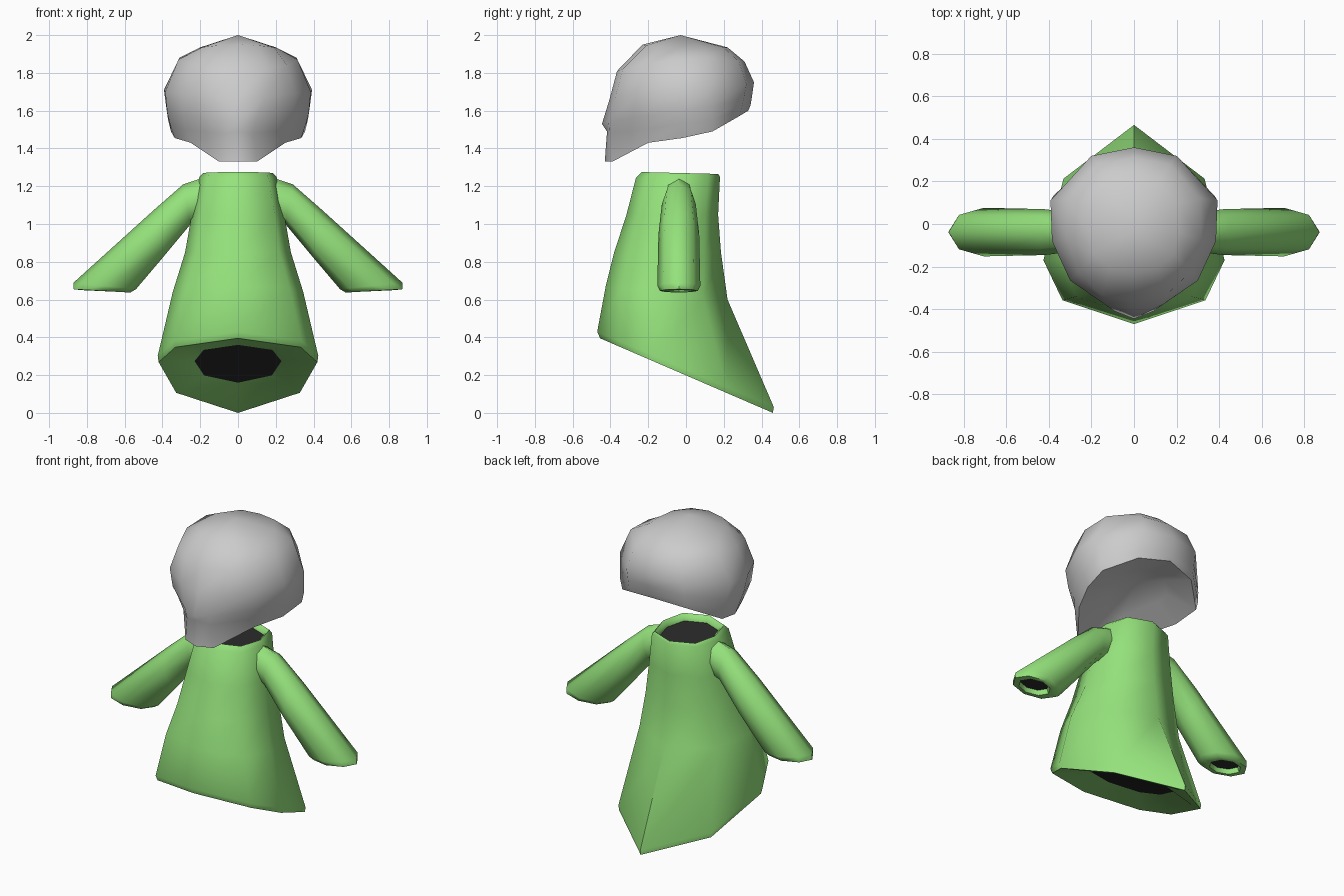
import bpy, bmesh, math
from mathutils import Vector

if "Cube" in bpy.data.objects:
    bpy.data.objects.remove(bpy.data.objects["Cube"])


def material(name, color):
    m = bpy.data.materials.new(name)
    m.diffuse_color = (*color, 1)
    m.use_nodes = True
    m.node_tree.nodes["Principled BSDF"].inputs["Base Color"].default_value = m.diffuse_color
    return m


green = material("green_cloth", (0.3, 0.76, 0.2))
dark = material("dark_opening", (0.025, 0.025, 0.025))


def mirrored(half):
    """Complete a half ring, listed front to back on the +x side."""
    return half + [(-x, y, z) for x, y, z in half[-2:0:-1]]


def loft(name, rings, mats=(), dark_ends=(), sharp=55):
    """Skin equal-length rings; one-point rings become tips, other ends are capped."""
    bm = bmesh.new()
    rows = [[bm.verts.new(p) for p in r] for r in rings]
    for a, b in zip(rows, rows[1:]):
        n = max(len(a), len(b))
        for i in range(n):
            j = (i + 1) % n
            if len(a) == 1:
                bm.faces.new((a[0], b[i], b[j]))
            elif len(b) == 1:
                bm.faces.new((a[i], a[j], b[0]))
            else:
                bm.faces.new((a[i], a[j], b[j], b[i]))
    for end in (0, -1):
        if len(rows[end]) > 1:
            f = bm.faces.new(rows[end])
            f.material_index = 1 if end in dark_ends else 0
    bmesh.ops.recalc_face_normals(bm, faces=bm.faces)
    for f in bm.faces:
        f.smooth = True
    for e in bm.edges:
        mats_differ = len({f.material_index for f in e.link_faces}) > 1
        e.smooth = e.calc_face_angle(0) < math.radians(sharp) and not mats_differ
    me = bpy.data.meshes.new(name)
    bm.to_mesh(me)
    bm.free()
    for m in mats:
        me.materials.append(m)
    ob = bpy.data.objects.new(name, me)
    bpy.context.collection.objects.link(ob)
    return ob


# Robe: eight-sided rings, slanted at the hem, dark openings at hem and neck
def robe_ring(w, yf, yb, zf, zb, k):
    """k blends the pointed hem outline (0) into the round neck outline (1)."""
    hem, neck = (0, .12, .32, .73, 1), (0, .14, .5, .86, 1)
    half = []
    for s, a, b in zip((0, .79, 1, .78, 0), hem, neck):
        t = a + (b - a) * k
        half.append((w * s, yf + (yb - yf) * t, zf + (zb - zf) * t))
    return mirrored(half)


robe_levels = [
    (.23, -.23, .23, .36, .16, .6),
    (.38, -.42, .41, .39, .025, 0),
    (.42, -.455, .46, .395, .0, 0),
    (.425, -.47, .465, .43, .03, 0),
    (.345, -.425, .22, .67, .60, .5),
    (.28, -.38, .185, .85, .85, .9),
    (.245, -.315, .17, 1.05, 1.05, 1),
    (.205, -.265, .18, 1.245, 1.25, 1),
    (.185, -.235, .17, 1.275, 1.265, 1),
    (.165, -.215, .15, 1.26, 1.25, 1),
    (.16, -.21, .145, 1.235, 1.23, 1),
]
loft("robe", [robe_ring(*l) for l in robe_levels], (green, dark), (0, -1))


# Sleeves: eight-sided tube between an upper and a lower line, mirrored
def sleeve_ring(ux, uz, lx, lz, hy):
    c = Vector(((ux + lx) / 2, -.038, (uz + lz) / 2))
    d = Vector(((ux - lx) / 2, 0, (uz - lz) / 2))
    return [c + d * math.cos(k * math.pi / 4)
            + Vector((0, hy * math.sin(k * math.pi / 4), 0)) for k in range(8)]


sleeve_levels = [
    (.17, 1.25, .18, 1.02, .075),
    (.29, 1.21, .25, 1.0, .09),
    (.45, 1.07, .40, .82, .108),
    (.87, .69, .54, .655, .114),
    (.872, .655, .57, .637, .10),
    (.83, .65, .62, .64, .075),
    (.82, .68, .63, .67, .07),
]
sleeve = loft("sleeves", [sleeve_ring(*l) for l in sleeve_levels], (green, dark), (-1,))
sleeve.modifiers.new("mirror", 'MIRROR')

# Head: half rings front to back, from the lower rim up to the crown
head_halves = [
    [(0, -.43, 1.33), (.1, -.39, 1.33), (.25, -.2, 1.43), (.335, -.02, 1.455),
     (.355, .14, 1.49), (.2, .28, 1.57), (0, .33, 1.6)],
    [(0, -.418, 1.49), (.08, -.405, 1.48), (.275, -.22, 1.5), (.36, -.03, 1.53),
     (.37, .14, 1.55), (.2, .295, 1.61), (0, .342, 1.63)],
    [(0, -.445, 1.53), (.09, -.41, 1.54), (.29, -.25, 1.57), (.375, -.05, 1.59),
     (.38, .13, 1.62), (.2, .305, 1.66), (0, .35, 1.68)],
    [(0, -.405, 1.66), (.14, -.375, 1.67), (.3, -.265, 1.69), (.385, -.08, 1.7),
     (.392, .11, 1.71), (.2, .32, 1.74), (0, .36, 1.75)],
    [(0, -.365, 1.81), (.15, -.335, 1.82), (.26, -.23, 1.84), (.315, -.07, 1.87),
     (.31, .12, 1.88), (.17, .28, 1.86), (0, .31, 1.86)],
    [(0, -.23, 1.95), (.11, -.21, 1.945), (.19, -.14, 1.935), (.21, -.04, 1.93),
     (.2, .09, 1.935), (.12, .2, 1.935), (0, .22, 1.935)],
]
head_rings = [mirrored(h) for h in head_halves]
hollow = Vector((0, .03, 1.6))
underside = [Vector(p).lerp(hollow, .5) for p in head_rings[0]]
loft("head", [[hollow], underside] + head_rings + [[(0, -.03, 2.0)]])
